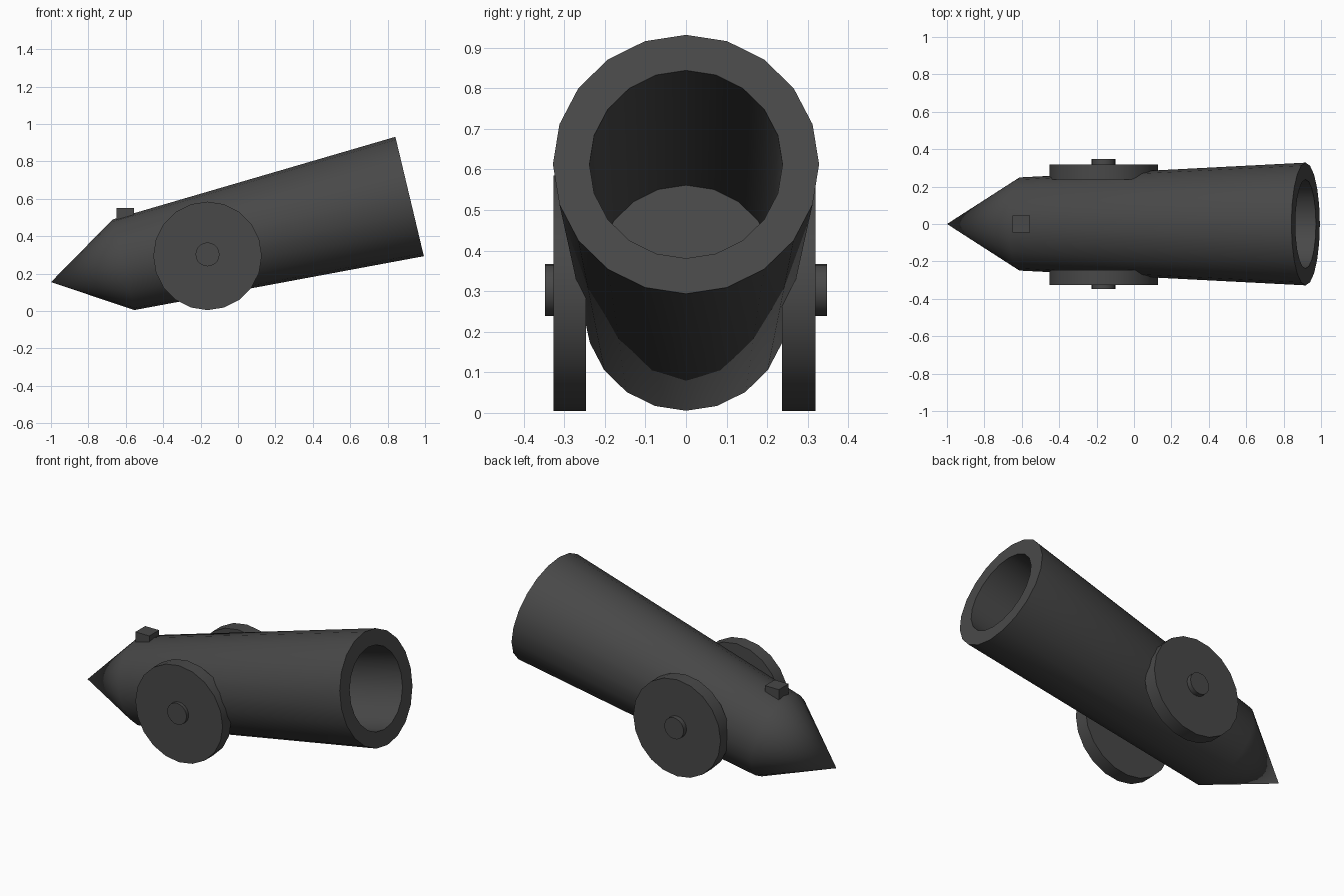
import bpy, bmesh, math
from mathutils import Vector

if "Cube" in bpy.data.objects:
    bpy.data.objects.remove(bpy.data.objects["Cube"])

iron = bpy.data.materials.new("dark iron grey")
iron.diffuse_color = (0.065, 0.065, 0.065, 1)
iron.use_nodes = True
iron.node_tree.nodes["Principled BSDF"].inputs["Base Color"].default_value = iron.diffuse_color
SIDES = 20


def finish(bm, name):
    bmesh.ops.recalc_face_normals(bm, faces=bm.faces[:])
    mesh = bpy.data.meshes.new(name)
    bm.to_mesh(mesh)
    bm.free()
    mesh.materials.append(iron)
    ob = bpy.data.objects.new(name, mesh)
    bpy.context.collection.objects.link(ob)
    bpy.context.view_layer.objects.active = ob
    ob.select_set(True)
    bpy.ops.object.shade_smooth_by_angle(angle=math.radians(30))
    ob.select_set(False)
    return ob


def lathe(name, origin, axis, up, profile):
    """Revolve (distance, radius) points around an axis."""
    origin, axis, up = Vector(origin), Vector(axis).normalized(), Vector(up)
    up = (up - axis * up.dot(axis)).normalized()
    side = axis.cross(up)
    bm = bmesh.new()
    rings = []
    for t, r in profile:
        n = SIDES if r > 0 else 1
        rings.append([bm.verts.new(origin + axis * t + r * (
            up * math.cos(2 * math.pi * i / SIDES) + side * math.sin(2 * math.pi * i / SIDES)))
            for i in range(n)])
    for a, b in zip(rings, rings[1:]):
        for i in range(SIDES):
            j = (i + 1) % SIDES
            quad = [a[i % len(a)], a[j % len(a)], b[j % len(b)], b[i % len(b)]]
            bm.faces.new(list(dict.fromkeys(quad)))
    return finish(bm, name)


# Barrel: pointed breech, flared tube and blind bore
lathe("barrel", (-0.6125, 0, 0.2475), (1.53, 0, 0.365), (0, 0, 1),
      [(-0.398, 0), (0, 0.249), (1.573, 0.328), (1.573, 0.238), (0.43, 0.22), (0.43, 0)])

# Wheels and hubs on both sides
for label, s, inner, outer in (("front", -1, 0.247, 0.327), ("back", 1, 0.237, 0.319)):
    lathe(label + "_wheel", (-0.163, 0, 0.295), (0, s, 0), (0, 0, 1),
          [(inner, 0), (inner, 0.29), (outer, 0.29), (outer, 0)])
    lathe(label + "_hub", (-0.163, 0, 0.303), (0, s, 0), (0, 0, 1),
          [(0.26, 0), (0.26, 0.064), (0.347, 0.064), (0.347, 0)])

# Fuse block on top of the breech
bm = bmesh.new()
bmesh.ops.create_cube(bm, size=1)
bmesh.ops.scale(bm, vec=(0.092, 0.092, 0.065), verts=bm.verts)
bmesh.ops.translate(bm, vec=(-0.603, 0, 0.518), verts=bm.verts)
finish(bm, "fuse_block")
